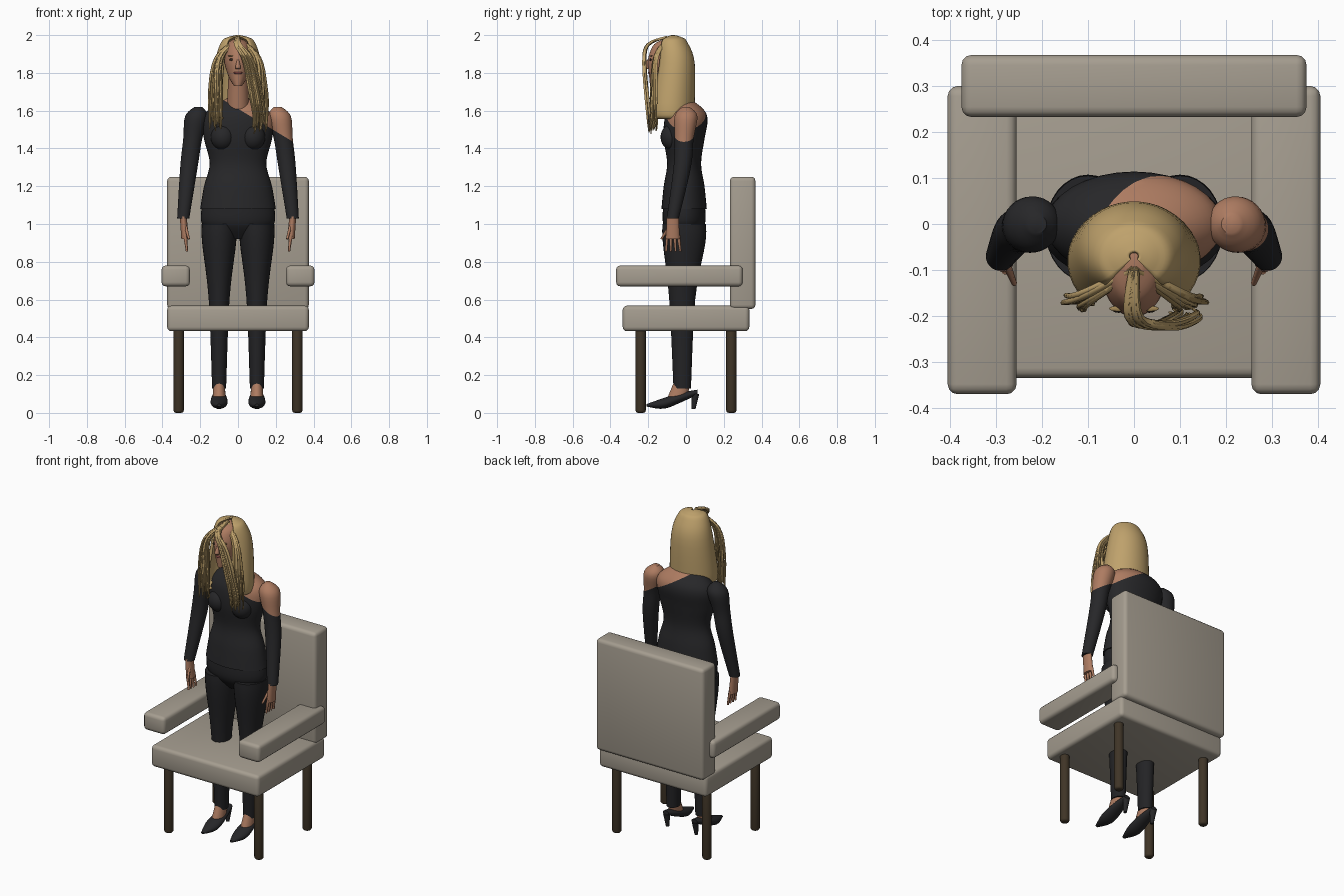
import bpy, bmesh, math, random
from mathutils import Vector, Matrix

random.seed(4)
if "Cube" in bpy.data.objects:
    bpy.data.objects.remove(bpy.data.objects["Cube"], do_unlink=True)


def material(name, *rgb):
    mat = bpy.data.materials.new(name)
    mat.use_nodes = True
    mat.diffuse_color = (*rgb, 1)
    mat.node_tree.nodes["Principled BSDF"].inputs["Base Color"].default_value = (*rgb, 1)
    return mat


FABRIC = material("taupe upholstery", .38, .34, .28)
WOOD = material("dark wood", .05, .035, .02)
BLACK = material("black knit", .02, .02, .022)
TROUSER = material("black trousers", .017, .017, .019)
SKIN = material("skin", .42, .2, .12)
HAIR = material("blonde hair", .52, .36, .15)
STRAND = material("dark blonde strands", .36, .24, .09)
LIPS = material("rose lips", .25, .07, .06)
DARK = material("dark eyes", .03, .02, .015)


def select_only(obj):
    bpy.ops.object.select_all(action="DESELECT")
    obj.select_set(True)
    bpy.context.view_layer.objects.active = obj


def finish(name, bm, *materials):
    bmesh.ops.recalc_face_normals(bm, faces=bm.faces)
    mesh = bpy.data.meshes.new(name)
    bm.to_mesh(mesh)
    bm.free()
    for mat in materials:
        mesh.materials.append(mat)
    obj = bpy.data.objects.new(name, mesh)
    bpy.context.collection.objects.link(obj)
    select_only(obj)
    bpy.ops.object.shade_smooth_by_angle(angle=math.radians(45))
    return obj


def spline(points, steps=5):
    """Catmull-Rom curve through tuples of any length."""
    padded = [points[0], *points, points[-1]]
    out = []
    for start in range(len(points) - 1):
        for step in range(steps):
            t = step / steps
            out.append([b + t * (c - a + t * (2*a - 5*b + 4*c - d + t * (3*b - a - 3*c + d))) / 2
                        for a, b, c, d in zip(*padded[start:start + 4])])
    return out + [list(points[-1])]


def loft(name, rings, *materials, depth=1, side=1, along_y=False, arc=None, cut=False, sides=32):
    """Elliptical rings (x, y, z, radius); along_y swaps the y and z axes."""
    bm = bmesh.new()
    rows = []
    for x, y, z, radius in spline(rings):
        row = []
        for i in range(sides):
            angle = arc * (2 * i / (sides - 1) - 1) if arc else math.tau * i / sides
            co = Vector((side * (x + radius * math.sin(angle)), y + depth * radius * math.cos(angle), z))
            row.append(bm.verts.new(co.xzy if along_y else co))
        rows.append(row)
    for low, high in zip(rows, rows[1:]):
        for i in range(sides - 1 if arc else sides):
            j = (i + 1) % sides
            bm.faces.new((low[i], low[j], high[j], high[i]))
    if not arc:
        bm.faces.new(rows[0])
        bm.faces.new(rows[-1])
    if cut:  # slanted neckline with bare skin above it
        point, normal = Vector((0, 0, 1.61)), Vector((.6, 0, 1))
        bmesh.ops.bisect_plane(bm, geom=bm.verts[:] + bm.edges[:] + bm.faces[:],
                               plane_co=point, plane_no=normal)
        for face in bm.faces:
            face.material_index = int((face.calc_center_median() - point).dot(normal) > 0)
    return finish(name, bm, *materials)


def placed(centre, size):
    return Matrix.Translation(centre) @ Matrix.Diagonal((*size, 1))


def cushion(name, centre, size):
    bm = bmesh.new()
    bmesh.ops.create_cube(bm, size=1, matrix=placed(centre, size))
    bmesh.ops.bevel(bm, geom=bm.edges[:], offset=.022, segments=3, profile=.5, affect="EDGES")
    finish(name, bm, FABRIC)


def post(name, x, y, height, radius):
    bm = bmesh.new()
    bmesh.ops.create_cone(bm, cap_ends=True, segments=20, radius1=radius, radius2=radius, depth=height,
                          matrix=Matrix.Translation((x, y, height / 2)))
    rims = [e for e in bm.edges if any(len(f.verts) > 4 for f in e.link_faces)]
    bmesh.ops.bevel(bm, geom=rims, offset=radius / 2, segments=3, profile=.5, affect="EDGES")
    finish(name, bm, WOOD)


def ellipsoid(name, centre, radii, mat):
    bm = bmesh.new()
    bmesh.ops.create_uvsphere(bm, u_segments=20, v_segments=12, radius=1, matrix=placed(centre, radii))
    finish(name, bm, mat)


def tubes(name, paths, radius, end, *materials):
    """Tapering tubes, one per path, joined in one mesh."""
    curve = bpy.data.curves.new(name, "CURVE")
    curve.dimensions = "3D"
    curve.bevel_depth = radius
    curve.bevel_resolution = 1
    curve.use_fill_caps = True
    for mat in materials:
        curve.materials.append(mat)
    for k, path in enumerate(paths):
        strand = curve.splines.new("POLY")
        strand.points.add(len(path) - 1)
        strand.material_index = k % len(materials)
        for i, co in enumerate(path):
            strand.points[i].co = (*co, 1)
            strand.points[i].radius = 1 + (end - 1) * (i / (len(path) - 1)) ** 3
    obj = bpy.data.objects.new(name, curve)
    bpy.context.collection.objects.link(obj)
    select_only(obj)
    bpy.ops.object.convert(target="MESH")
    bpy.ops.object.shade_smooth_by_angle(angle=math.radians(60))


def lock(name, path, count, width, thickness):
    """A bundle of strands that fans out sideways from the parting."""
    strands = []
    for k in range(count):
        dx = width * (2 * k / (count - 1) - 1)
        dy = random.uniform(-thickness, thickness)
        dz = random.uniform(-.03, .03)
        points = spline(path)
        for i, point in enumerate(points):
            t = i / (len(points) - 1)
            spread = min(1, .1 + 1.3 * t)
            point[0] += dx * spread + .004 * t * math.sin(9 * t + k)
            point[1] += dy * spread
            point[2] += dz * t * t
        strands.append(points)
    tubes(name, strands, .0075, .3, HAIR, HAIR, STRAND)


# Chair
cushion("seat", (0, 0, .5), (.75, .67, .135))
cushion("backrest", (0, .3, .9), (.75, .135, .7))
for side, label in ((1, "left"), (-1, "right")):
    cushion(label + "_armrest", (side * .33, -.035, .725), (.15, .67, .11))
    for y, end in ((-.24, "front"), (.24, "back")):
        post(f"{end}_{label}_chair_leg", side * .314, y, .46, .027)

# Clothed torso and hips
loft("torso", [(0, -.01, 1.08, .2), (0, -.01, 1.2, .18), (0, -.01, 1.32, .15), (0, -.01, 1.45, .18),
               (0, 0, 1.55, .19), (0, 0, 1.61, .15), (0, -.02, 1.67, .05)],
     BLACK, SKIN, depth=.6, cut=True)
loft("hips", [(0, -.01, 1.1, .19), (0, -.01, 1, .19), (0, -.01, .92, .09)], TROUSER, depth=.58)

for side, label in ((1, "left"), (-1, "right")):
    ellipsoid(label + "_bust", (side * .08, -.07, 1.46), (.065, .065, .07), BLACK)

    # Arm and hand
    loft(label + "_arm", [(.21, 0, 1.62, .02), (.22, 0, 1.57, .06), (.24, -.01, 1.45, .05),
                          (.26, -.02, 1.3, .046), (.29, -.07, 1.03, .032)],
         BLACK, SKIN, side=side, cut=True)
    loft(label + "_palm", [(.29, -.07, 1.04, .018), (.28, -.07, .92, .02)], SKIN, depth=1.8, side=side)
    digits = [[(side * .28, .02 * i - .1, .94), (side * .27, .025 * i - .105, .855)] for i in range(4)]
    digits.append([(side * .28, -.08, 1), (side * .26, -.13, .92)])
    tubes(label + "_fingers", digits, .01, .6, SKIN)

    # Leg, foot and heeled shoe
    loft(label + "_leg", [(.1, -.01, 1, .092), (.1, -.01, .9, .09), (.1, -.02, .6, .055),
                          (.1, -.02, .13, .037)], TROUSER, depth=1.25, side=side)
    loft(label + "_foot", [(.1, -.02, .16, .03), (.1, -.05, .07, .035)], SKIN, depth=1.5, side=side)
    loft(label + "_shoe", [(.1, .04, -.21, .01), (.1, .05, -.12, .043), (.1, .08, -.03, .04),
                           (.1, .11, .06, .02)], BLACK, depth=.65, side=side, along_y=True)
    loft(label + "_heel", [(.1, .05, .1, .02), (.1, .04, .02, .01)], BLACK, side=side)

    # Eye and brow
    ellipsoid(label + "_eye", (side * .033, -.187, 1.87), (.014, .006, .006), DARK)
    ellipsoid(label + "_brow", (side * .035, -.184, 1.89), (.019, .006, .003), STRAND)

# Neck, head and face
loft("neck", [(0, -.03, 1.6, .06), (0, -.07, 1.8, .05)], SKIN)
loft("head", [(0, -.16, 1.73, .02), (0, -.12, 1.78, .05), (0, -.09, 1.87, .074), (0, -.08, 1.95, .06),
              (0, -.08, 1.98, .02)], SKIN, depth=1.5)
loft("nose", [(0, -.2, 1.87, .005), (0, -.21, 1.83, .014), (0, -.2, 1.82, .01)], SKIN)
ellipsoid("lips", (0, -.193, 1.8), (.023, .009, .007), LIPS)

# Long hair: open-fronted shell with loose front locks
shell = loft("hair_shell", [(0, -.07, 1.995, .01), (0, -.07, 1.985, .05), (0, -.07, 1.96, .085),
                            (0, -.06, 1.85, .118), (0, -.08, 1.6, .14), (0, -.07, 1.56, .12)],
             HAIR, depth=.86, arc=math.radians(140))
thick = shell.modifiers.new("thickness", "SOLIDIFY")
thick.thickness = .01
thick.offset = 0
for side, label in ((1, "left"), (-1, "right")):
    lock(label + "_lock", [(0, -.1, 1.98), (side * .1, -.16, 1.88), (side * .12, -.17, 1.7),
                           (side * .12, -.17, 1.52)], 15, .034, .018)
lock("sweeping_lock", [(0, -.1, 1.99), (0, -.2, 1.95), (.06, -.22, 1.85), (.11, -.2, 1.6),
                       (.11, -.19, 1.5)], 11, .035, .007)
